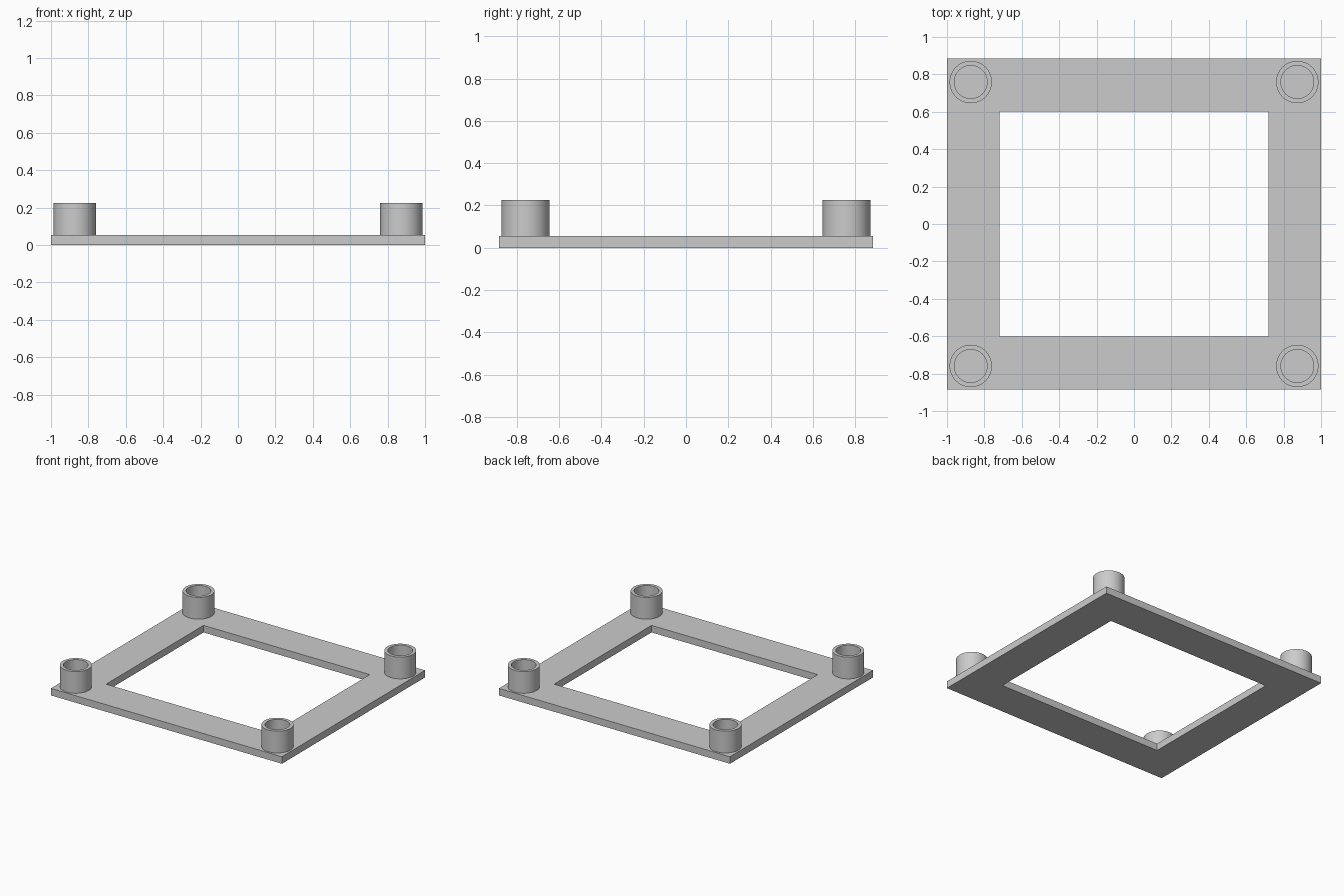
import bpy
import bmesh
import math

cube = bpy.data.objects.get("Cube")
if cube:
    bpy.data.objects.remove(cube, do_unlink=True)

PLATE_TOP, POST_TOP = 0.055, 0.225

grey = bpy.data.materials.new("plain grey")
grey.use_nodes = True
grey.diffuse_color = (0.6, 0.6, 0.6, 1)
grey.node_tree.nodes["Principled BSDF"].inputs["Base Color"].default_value = (0.6, 0.6, 0.6, 1)


def bridge_loops(name, loops, location=(0, 0, 0), closed=False):
    """Skin a stack of equal-length loops; optionally join the last to the first."""
    bm = bmesh.new()
    rings = [[bm.verts.new(p) for p in loop] for loop in loops]
    count = len(rings[0])
    pairs = list(zip(rings, rings[1:] + rings[:1]))
    for a, b in pairs if closed else pairs[:-1]:
        for i in range(count):
            j = (i + 1) % count
            bm.faces.new((a[i], a[j], b[j], b[i]))
    bmesh.ops.recalc_face_normals(bm, faces=bm.faces)
    mesh = bpy.data.meshes.new(name)
    bm.to_mesh(mesh)
    bm.free()
    mesh.materials.append(grey)
    obj = bpy.data.objects.new(name, mesh)
    obj.location = location
    bpy.context.collection.objects.link(obj)
    return obj


def rectangle(hx, hy, z):
    return [(-hx, -hy, z), (hx, -hy, z), (hx, hy, z), (-hx, hy, z)]


def circle(r, z, sides=64):
    angles = [2 * math.pi * i / sides for i in range(sides)]
    return [(r * math.cos(a), r * math.sin(a), z) for a in angles]


# Flat rectangular frame with an open middle
outer, inner = (1.0, 0.885), (0.72, 0.602)
bridge_loops("base_frame", [
    rectangle(*outer, 0), rectangle(*outer, PLATE_TOP),
    rectangle(*inner, PLATE_TOP), rectangle(*inner, 0)], closed=True)

# Hollow corner posts standing on the frame
for side, sx in (("left", 1), ("right", -1)):
    for end, sy in (("front", -1), ("back", 1)):
        post = bridge_loops(f"{end}_{side}_post", [
            circle(0.113, PLATE_TOP), circle(0.113, POST_TOP),
            circle(0.088, POST_TOP), circle(0.088, PLATE_TOP)],
            (sx * 0.873, sy * 0.759, 0), closed=True)
        bpy.ops.object.select_all(action="DESELECT")
        post.select_set(True)
        bpy.context.view_layer.objects.active = post
        bpy.ops.object.shade_smooth_by_angle(angle=math.radians(30))
